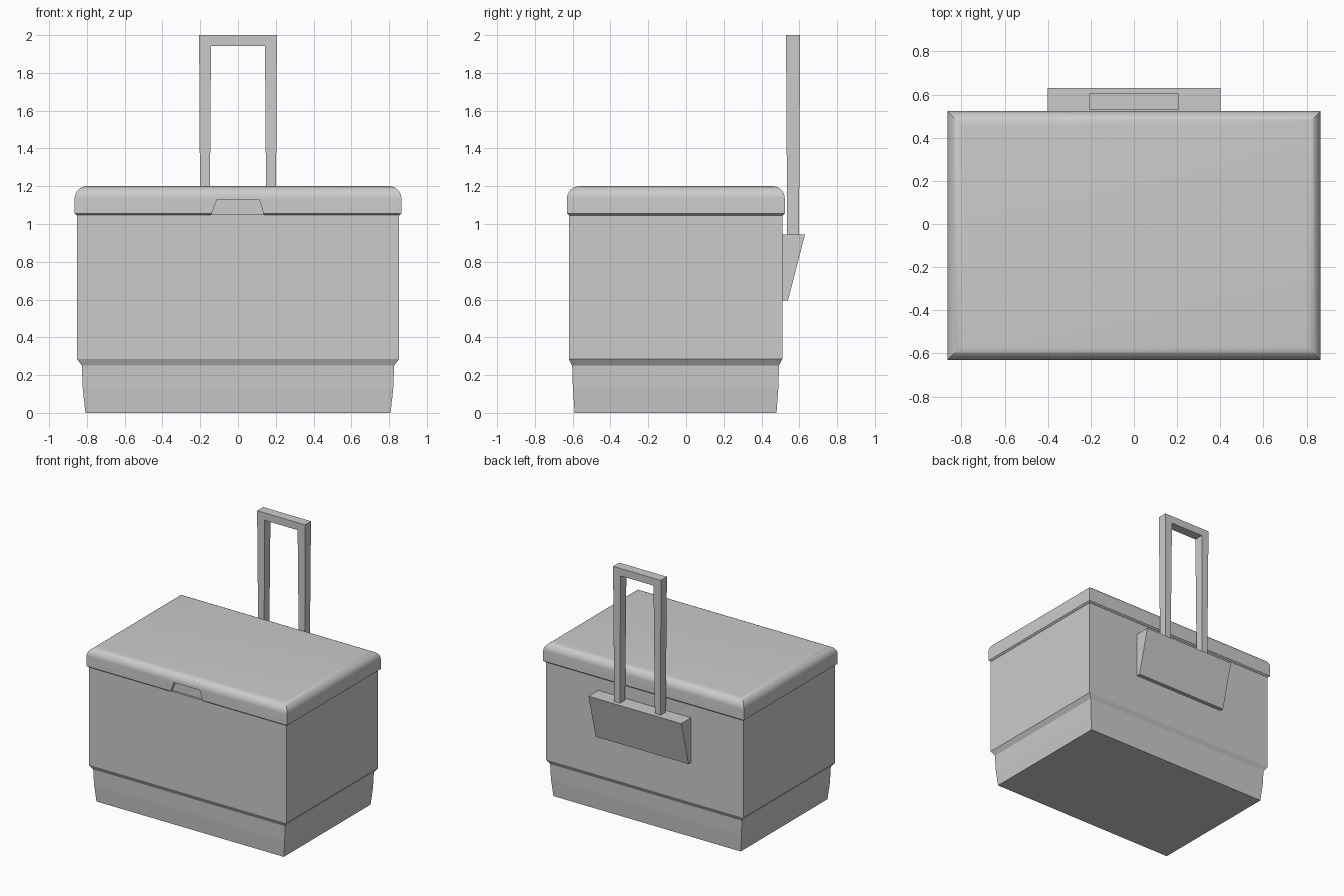
import bpy, bmesh, math

if "Cube" in bpy.data.objects:
    bpy.data.objects.remove(bpy.data.objects["Cube"])


def finish(bm, name, smooth=False):
    bmesh.ops.recalc_face_normals(bm, faces=bm.faces)
    mesh = bpy.data.meshes.new(name)
    bm.to_mesh(mesh)
    bm.free()
    obj = bpy.data.objects.new(name, mesh)
    bpy.context.collection.objects.link(obj)
    if smooth:
        bpy.ops.object.select_all(action='DESELECT')
        obj.select_set(True)
        bpy.context.view_layer.objects.active = obj
        bpy.ops.object.shade_smooth_by_angle(angle=math.radians(30))
    return obj


def loft(name, rings, smooth=False):
    """Join a stack of equal vertex rings and cap both ends."""
    bm = bmesh.new()
    loops = [[bm.verts.new(p) for p in ring] for ring in rings]
    n = len(loops[0])
    for a, b in zip(loops, loops[1:]):
        for i in range(n):
            j = (i + 1) % n
            bm.faces.new((a[i], a[j], b[j], b[i]))
    bm.faces.new(loops[0])
    bm.faces.new(loops[-1])
    return finish(bm, name, smooth)


def rect(hx, y0, y1, z):
    return [(-hx, y0, z), (hx, y0, z), (hx, y1, z), (-hx, y1, z)]


# Cooler body: tapered foot, chamfered step, straight walls
body_profile = [(0.808, 0.0), (0.822, 0.13), (0.827, 0.25), (0.852, 0.285), (0.852, 1.05)]
loft("body", [rect(hx, -0.62 + (0.852 - hx) * 0.7, 0.51 - (0.852 - hx) * 0.7, z)
              for hx, z in body_profile])

# Lid: rounded top edge with mitred corners
R = 0.065
lid_profile = [(0.012, 1.045), (0.0, 1.055)]
for i in range(9):
    a = math.radians(90 * i / 8)
    lid_profile.append((R * (1 - math.cos(a)), 1.2 - R + R * math.sin(a)))
lid = loft("lid", [rect(0.865 - d, -0.63 + d, 0.523 - d, z) for d, z in lid_profile], True)

# Finger notch cut into the lid front
notch = [(-0.145, 1.04), (0.14, 1.04), (0.113, 1.128), (-0.112, 1.128)]
cutter = loft("notch_cutter", [[(x, y, z) for x, z in notch] for y in (-0.7, -0.605)])
cutter.hide_render = True
cutter.hide_set(True)
cut = lid.modifiers.new("notch", 'BOOLEAN')
cut.operation = 'DIFFERENCE'
cut.solver = 'EXACT'
cut.object = cutter

# Wedge-shaped handle housing on the back
housing = [(0.505, 0.595), (0.54, 0.595), (0.63, 0.945), (0.505, 0.945)]
loft("handle_housing", [[(x, y, z) for y, z in housing] for x in (-0.4, 0.4)])

# Pull handle: upside-down U, slightly narrower toward the housing
half = [(0.2, 0.93), (0.206, 2.0)]
inner = [(0.143, 1.942), (0.15, 0.93)]
outline = half + [(-x, z) for x, z in reversed(half)] + \
    [(-x, z) for x, z in reversed(inner)] + inner
loft("pull_handle", [[(x, 0.567 + s * (0.031 + 0.006 * (z - 0.93)), z) for x, z in outline]
                     for s in (-1, 1)])
